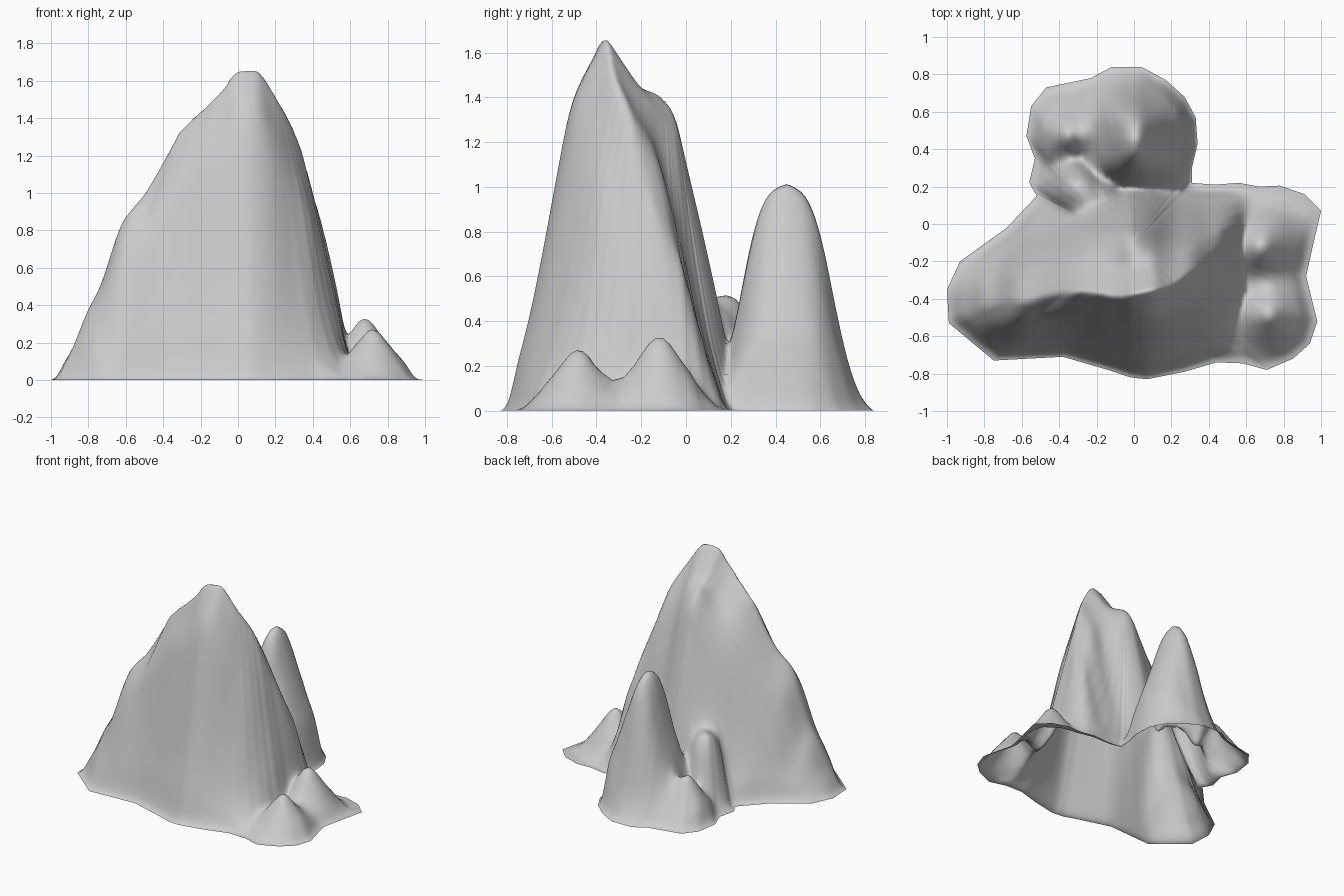
import bpy, bmesh, math
from mathutils import Vector

if "Cube" in bpy.data.objects:
    bpy.data.objects.remove(bpy.data.objects["Cube"])

# Foot outline of the mountain, counter-clockwise
OUT = [(-.12,.84),(.04,.84),(.17,.77),(.27,.68),(.33,.57),(.34,.43),(.31,.3),(.31,.22),
       (.43,.21),(.56,.22),(.67,.20),(.78,.205),(.91,.16),(1,.07),(.96,-.1),(.92,-.28),
       (.98,-.52),(.94,-.64),(.85,-.72),(.71,-.78),(.58,-.745),(.44,-.74),(.27,-.79),
       (.07,-.83),(-.02,-.82),(-.14,-.78),(-.38,-.71),(-.75,-.73),(-.87,-.63),(-.99,-.53),
       (-1,-.35),(-.93,-.2),(-.68,-.02),(-.52,.15),(-.56,.22),(-.53,.35),(-.575,.47),
       (-.55,.63),(-.47,.73),(-.23,.78)]
OUT = [Vector(p) for p in OUT]
EDGES = list(zip(OUT, OUT[1:] + OUT[:1]))


def curve(*pts):
    """Piecewise curve with smooth (Hermite) interpolation."""
    xs, ys = pts[::2], pts[1::2]
    n = len(xs)
    sl = [(ys[i+1]-ys[i])/(xs[i+1]-xs[i]) for i in range(n-1)]
    m = [sl[0]] + [0 if a*b <= 0 else 2*a*b/(a+b) for a, b in zip(sl, sl[1:])] + [sl[-1]]

    def f(x):
        if x <= xs[0]: return ys[0]
        if x >= xs[-1]: return ys[-1]
        i = next(k for k in range(n-1) if x <= xs[k+1])
        h = xs[i+1]-xs[i]
        t = (x-xs[i])/h
        return ((2*t**3-3*t*t+1)*ys[i] + (t**3-2*t*t+t)*h*m[i]
                + (3*t*t-2*t**3)*ys[i+1] + (t**3-t*t)*h*m[i+1])
    return f


# Main ridge: crest height, crest line, front foot, back foot along x
crest = curve(-1,.03, -.9,.14, -.8,.38, -.74,.48, -.62,.85, -.5,1.0, -.28,1.36, -.1,1.53,
              0,1.65, .09,1.66, .18,1.55, .3,1.34, .45,.83, .53,.48, .6,.13, .7,.0)
ridge = curve(-1,-.43, -.6,-.42, -.45,-.38, -.28,-.36, -.1,-.39, .07,-.36, .2,-.33, .3,-.26, .39,-.2, .47,-.11, .6,-.03)
front = curve(-1,-.56, -.75,-.74, -.38,-.73, -.1,-.8, .07,-.84, .25,-.79, .44,-.75, .6,-.74)
back = curve(-1,-.28, -.93,-.2, -.68,-.01, -.5,.15, -.3,.2, 0,.22, .3,.21, .6,.2)
slope = curve(0,1, .1,.94, .3,.81, .48,.56, .6,.38, .74,.2, .9,.05, 1,0)
shoulder = curve(0,1, .1,.95, .28,.87, .42,.85, .54,.8, .63,.67, .81,.39, .88,.27, 1,.04)
# Profiles of round peaks
spire = curve(0,1, .18,.96, .3,.88, .4,.75, .57,.42, .7,.2, .8,.09, 1,0)
knoll = curve(0,1, .1,.96, .27,.75, .6,.34, .8,.12, 1,0)
# Round peaks: start and end of top, height, radius, profile
PEAKS = [((.72,-.48),(.72,-.48),.27,.27,knoll), ((.68,-.12),(.68,-.12),.335,.28,knoll),
         ((-.34,.48),(-.34,.48),.32,.27,knoll),
         ((-.3,.19),(-.19,.13),.46,.23,spire), ((-.3,.19),(-.24,.0),.46,.23,spire)]


def main_height(x, y):
    yr = ridge(x)
    if y < yr:
        # shallow gullies down the front
        t = (yr-y)/(yr-front(x))
        return crest(x)*slope(t)*(1+.03*math.sin(17*x)*math.sin(math.pi*min(t, 1)))
    t = (y-yr)/max(.05, back(x)-yr)
    u = x+.02
    w = math.exp(-(u/(.28 if u < 0 else .19))**2)
    return crest(x)*(w*shoulder(t)+(1-w)*slope(t))


def spire_height(x, y):
    """Back spire: sharp across x, broad along y."""
    dx, dy = x, y-.45
    a = abs(dx)/(.4 if dx > 0 else .33)
    return 1.02*spire(abs(dy)/.39)*knoll(a*.95)


def segment_distance(p, a, b):
    d = b-a
    t = max(0, min(1, (p-a).dot(d)/max(1e-9, d.length_squared)))
    return (p-a-d*t).length


def height(p):
    hs = [main_height(p.x, p.y), spire_height(p.x, p.y)]
    for a, b, h, r, prof in PEAKS:
        hs.append(h*prof(segment_distance(p, Vector(a), Vector(b))/r))
    z = sum(max(0, h)**7 for h in hs)**(1/7)
    t = min(1, min(segment_distance(p, a, b) for a, b in EDGES)/.08)
    return (z+.01)*t*t*(3-2*t)


# Mountain shell: rings scaled from the outline, open underneath
centre = Vector((0, -.1))
rim = [a.lerp(b, k/4) for a, b in EDGES for k in range(4)]
RINGS = 64
bm = bmesh.new()
rows = []
for i in range(1, RINGS+1):
    row = []
    for q in rim:
        p = centre.lerp(q, i/RINGS)
        row.append(bm.verts.new((p.x, p.y, 0 if i == RINGS else height(p))))
    rows.append(row)
top = bm.verts.new((centre.x, centre.y, height(centre)))
n = len(rim)
for j in range(n):
    k = (j+1) % n
    bm.faces.new((top, rows[0][j], rows[0][k]))
    for a, b in zip(rows, rows[1:]):
        bm.faces.new((a[j], b[j], b[k], a[k]))
# Soften creases where the slopes meet
for _ in range(3):
    bmesh.ops.smooth_vert(bm, verts=[v for v in bm.verts if not v.is_boundary], factor=.5,
                          use_axis_x=False, use_axis_y=False, use_axis_z=True)
bmesh.ops.recalc_face_normals(bm, faces=bm.faces)
if sum(f.normal.z for f in bm.faces) < 0:
    bmesh.ops.reverse_faces(bm, faces=bm.faces)
for f in bm.faces:
    f.smooth = True
mesh = bpy.data.meshes.new("mountain")
bm.to_mesh(mesh)
bm.free()
bpy.context.collection.objects.link(bpy.data.objects.new("mountain", mesh))
